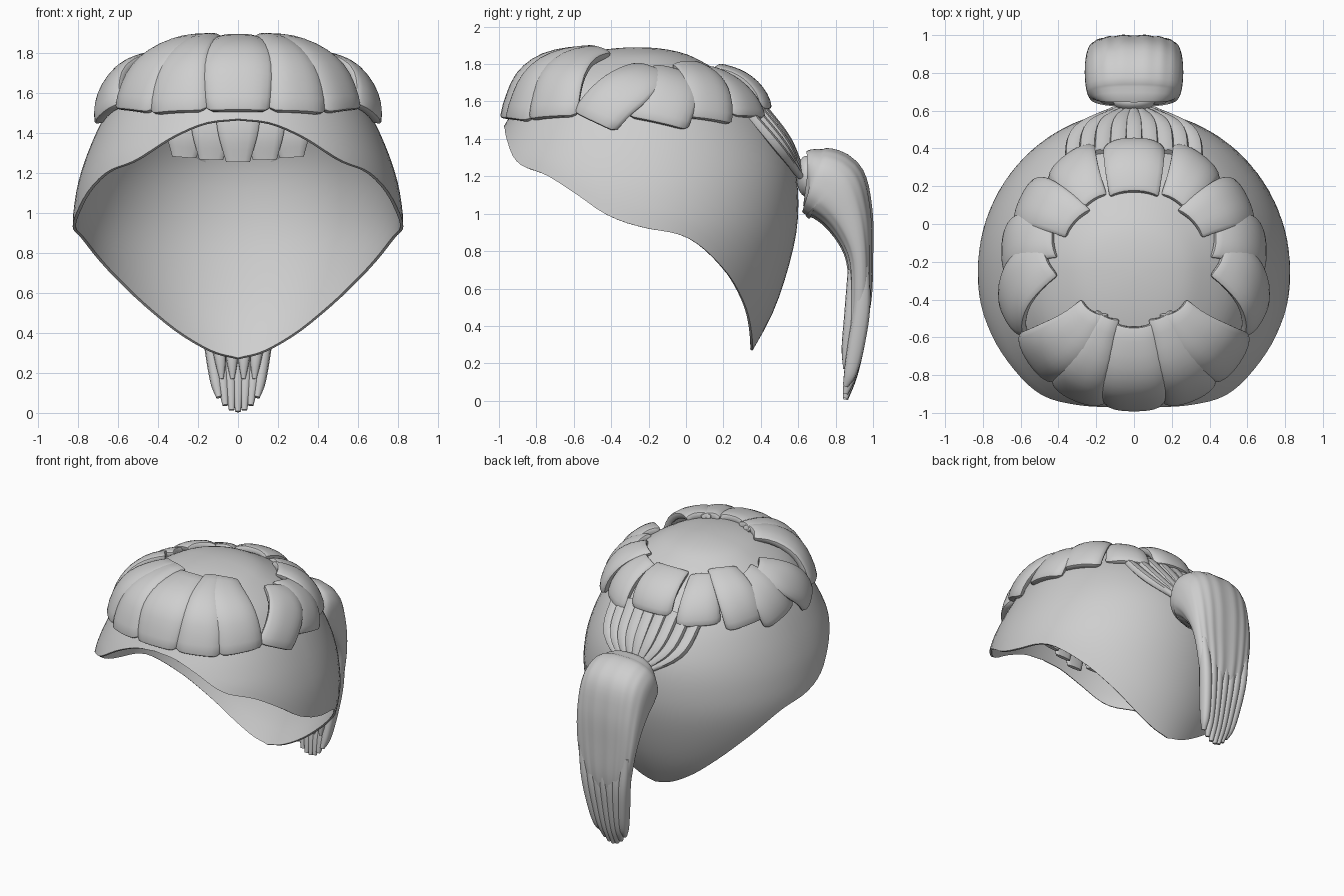
import bpy, bmesh, math
from mathutils import Vector

if "Cube" in bpy.data.objects:
    bpy.data.objects.remove(bpy.data.objects["Cube"])

hair = bpy.data.materials.new("hair_grey")
hair.diffuse_color = (0.62, 0.62, 0.62, 1)
hair.use_nodes = True
hair.node_tree.nodes["Principled BSDF"].inputs["Base Color"].default_value = hair.diffuse_color
TOP, CY = 1.89, -0.25


def hermite(xs, ys, x):
    """Smooth curve through the points (xs, ys)."""
    n = len(xs)
    x = min(max(x, xs[0]), xs[-1])
    i = max(k for k in range(n - 1) if xs[k] <= x)

    def slope(k):
        a, b = max(k - 1, 0), min(k + 1, n - 1)
        return (ys[b] - ys[a]) / (xs[b] - xs[a])
    h = xs[i + 1] - xs[i]
    t = (x - xs[i]) / h
    return ((2*t**3 - 3*t*t + 1) * ys[i] + (t**3 - 2*t*t + t) * h * slope(i)
            + (3*t*t - 2*t**3) * ys[i + 1] + (t**3 - t*t) * h * slope(i + 1))


# head profile: height, half width, front y, back y
PROFILE = [(1.89, 0, -.25, -.25), (1.86, .25, -.54, -.02), (1.8, .38, -.72, .11),
           (1.7, .52, -.84, .27), (1.6, .60, -.90, .38), (1.5, .66, -.955, .46),
           (1.4, .71, -1.01, .52), (1.25, .77, -1.07, .58), (1.1, .81, -1.06, .60),
           (.9, .825, -1.0, .59), (.67, .77, -.88, .535), (.45, .66, -.70, .455),
           (.25, .50, -.60, .345)]
PU = [math.sqrt(TOP - p[0]) for p in PROFILE]
WIDTH, FRONT, BACK = ([p[k] for p in PROFILE] for k in (1, 2, 3))

# rim height by angle from the front
RIM_A = [0, 12, 25, 40, 55, 68, 78, 90, 108, 125, 139, 152, 166, 180]
RIM_Z = [1.47, 1.45, 1.38, 1.265, 1.205, 1.10, 1.0, .93, .87, .70, .53, .39, .30, .265]


def surf(phi, z, off=0.0):
    """Point on the head at an angle from the front and a height."""
    u = math.sqrt(max(TOP - z, 0))
    s, c = math.sin(math.radians(phi)), math.cos(math.radians(phi))
    e = 2 / 2.2 if c > 0 else 1.0
    x = hermite(PU, WIDTH, u) * math.copysign(abs(s) ** e, s)
    ry = CY - hermite(PU, FRONT, u) if c > 0 else hermite(PU, BACK, u) - CY
    p = Vector((x, CY - ry * math.copysign(abs(c) ** e, c), z))
    return p + (p - Vector((0, CY, 1.1))).normalized() * off


def finish(name, verts, faces, thick=0, bevel=0, angle=35):
    me = bpy.data.meshes.new(name)
    me.from_pydata(verts, [], faces)
    bm = bmesh.new()
    bm.from_mesh(me)
    bmesh.ops.remove_doubles(bm, verts=bm.verts, dist=1e-5)
    bmesh.ops.recalc_face_normals(bm, faces=bm.faces)
    bm.to_mesh(me)
    bm.free()
    me.materials.append(hair)
    ob = bpy.data.objects.new(name, me)
    bpy.context.collection.objects.link(ob)
    bpy.ops.object.select_all(action='DESELECT')
    ob.select_set(True)
    bpy.context.view_layer.objects.active = ob
    if thick:
        m = ob.modifiers.new("thickness", 'SOLIDIFY')
        m.thickness, m.offset = thick, 0
        bpy.ops.object.modifier_apply(modifier=m.name)
    if bevel:
        m = ob.modifiers.new("soft_edge", 'BEVEL')
        m.width, m.segments, m.limit_method = bevel, 2, 'ANGLE'
        m.angle_limit = math.radians(50)
        bpy.ops.object.modifier_apply(modifier=m.name)
    bpy.ops.object.shade_smooth_by_angle(angle=math.radians(angle))
    return ob


def grid_faces(rows, cols, wrap=False):
    n = cols if wrap else cols - 1
    return [(r*cols + c, r*cols + (c+1) % cols, (r+1)*cols + (c+1) % cols, (r+1)*cols + c)
            for r in range(rows - 1) for c in range(n)]


# cap shell
N, R = 96, 32
verts = []
for r in range(R + 1):
    for k in range(N):
        phi = -180 + 360 * k / N
        ur = math.sqrt(TOP - hermite(RIM_A, RIM_Z, abs(phi)))
        verts.append(surf(phi, TOP - (ur * r / R) ** 2, -.008))
finish("cap_shell", verts, grid_faces(R + 1, N, True), thick=.016)


def plate(name, corners, lift=.07, side=1):
    """Thick curved lock lying on the head; corners: top pair, bottom pair."""
    (a0, z0), (a1, z1), (b0, y0), (b1, y1) = corners
    n, vs = 11, []
    for r in range(n):
        v = r / (n - 1)
        for c in range(n):
            w = c / (n - 1)
            edge = abs(2 * w - 1)
            top, bot = a0 + (a1 - a0) * w, b0 + (b1 - b0) * w
            ut, ub = (math.sqrt(TOP - (p + (q - p) * w)) for p, q in ((z0, z1), (y0, y1)))
            ub -= .018 * edge ** 8
            z = TOP - (ut + (ub - ut) * v) ** 2
            off = lift * (.35 + .65 * math.sin(math.pi * (.05 + .8 * v)))
            off -= .025 + .022 * edge ** 3 + .012 * v ** 10
            vs.append(surf(side * (top + (bot - top) * v), z, off))
    finish(name, vs, grid_faces(n, n), thick=.05, bevel=.014)


# locks around the crown
plate("front_lock", [(-22, 1.86), (22, 1.86), (-11.5, 1.50), (11.5, 1.50)], .085)
plate("back_lock", [(163, 1.77), (197, 1.77), (166, 1.55), (194, 1.55)], .08)
LOCKS = {
    "front_inner_lock": ([(20, 1.865), (46, 1.86), (12, 1.50), (37.5, 1.485)], .09),
    "front_outer_lock": ([(34, 1.865), (66, 1.845), (37.5, 1.49), (64, 1.51)], .095),
    "side_front_lock": ([(88, 1.785), (110, 1.72), (63, 1.53), (82, 1.43)], .095),
    "side_middle_lock": ([(101, 1.78), (126, 1.72), (86, 1.51), (110, 1.44)], .08),
    "side_rear_lock": ([(118, 1.785), (145, 1.785), (109, 1.51), (132, 1.47)], .085),
    "back_side_lock": ([(139, 1.77), (160, 1.76), (136, 1.52), (161, 1.50)], .065),
}
for name, (corners, lift) in LOCKS.items():
    for s, tag in ((1, "right"), (-1, "left")):
        plate(f"{name}_{tag}", corners, lift, side=s)


def loft(name, path, thick, wide, ridges=0, depth=0.0, rows=28, cols=20):
    """Tube of elliptical sections along a smooth path."""
    ks = list(range(len(path)))

    def at(t):
        return Vector([hermite(ks, [p[j] for p in path], t) for j in range(3)])
    vs = []
    for r in range(rows):
        t = ks[-1] * r / (rows - 1)
        tan = (at(min(t + .02, ks[-1])) - at(max(t - .02, 0))).normalized()
        sx = (Vector((1, 0, 0)) - tan * tan.x).normalized()
        nrm = tan.cross(sx)
        a, b = hermite(ks, thick, t), hermite(ks, wide, t)
        for c in range(cols):
            q = 2 * math.pi * c / cols
            g = 1 + depth * (r / rows) ** 2 * math.cos(ridges * q)
            vs.append(at(t) + sx * (b * math.copysign(abs(math.cos(q)) ** .8, math.cos(q)))
                      + nrm * (a * g * math.copysign(abs(math.sin(q)) ** .8, math.sin(q))))
    fs = grid_faces(rows, cols, True)
    fs += [tuple(range(cols)), tuple(range((rows - 1) * cols, rows * cols))]
    finish(name, vs, fs, angle=45)


# short fringe hanging inside the cap
for i in range(-2, 3):
    k = abs(i)
    y = -.62 + .04 * k
    loft(f"inner_fringe_{i + 3}",
         [(i * .125, y, 1.56), (i * .13, y - .02, 1.40), (i * .135, y - .01, 1.255 + .012 * k)],
         [.015, .02, .012], [.12, .10, .06], rows=10, cols=12)

# gathered strands running into the tie
for i in range(-4, 5):
    a, b = surf(180 - i * 8, 1.58, .0), surf(180 - i * 5.8, 1.40 - .01 * abs(i), .01)
    end = (i * .022, .61, 1.25 - .012 * abs(i))
    loft(f"gathered_strand_{i + 5}", [a, b, end], [.026, .03, .018], [.045, .044, .02],
         rows=12, cols=10)

# hair tie
bpy.ops.mesh.primitive_uv_sphere_add(segments=24, ring_count=14, location=(0, .645, 1.2))
tie = bpy.context.object
tie.name = "hair_tie"
tie.scale = (.11, .055, .11)
tie.data.materials.append(hair)
bpy.ops.object.shade_smooth_by_angle()

# ponytail body
loft("ponytail", [(0, .645, 1.18), (0, .68, 1.175), (0, .78, 1.13), (0, .87, .98),
                  (0, .925, .78), (0, .93, .55), (0, .905, .36), (0, .89, .24)],
     [.14, .18, .20, .135, .075, .06, .045, .02],
     [.17, .24, .26, .255, .235, .195, .155, .12], ridges=18, depth=.12, rows=40, cols=108)

# ponytail tips
for i in range(-3, 4):
    low = .006 + .008 * i * i
    k = i / 3
    loft(f"ponytail_tip_{i + 4}",
         [(k * .18, .945, .72), (k * .155, .94, .5), (k * .13, .91, .3),
          (k * .11, .88, .13 + low * .3), (k * .095, .852, low)],
         [.035, .045, .045, .035, .014], [.03, .036, .034, .028, .014], rows=20, cols=12)
for i in (-1.5, -.5, .5, 1.5):
    loft(f"ponytail_under_tip_{int(i * 2 + 4)}",
         [(i * .08, .895, .7), (i * .075, .88, .45), (i * .06, .862, .28), (i * .055, .85, .17)],
         [.03, .035, .03, .01], [.035, .036, .03, .01], rows=16, cols=12)
